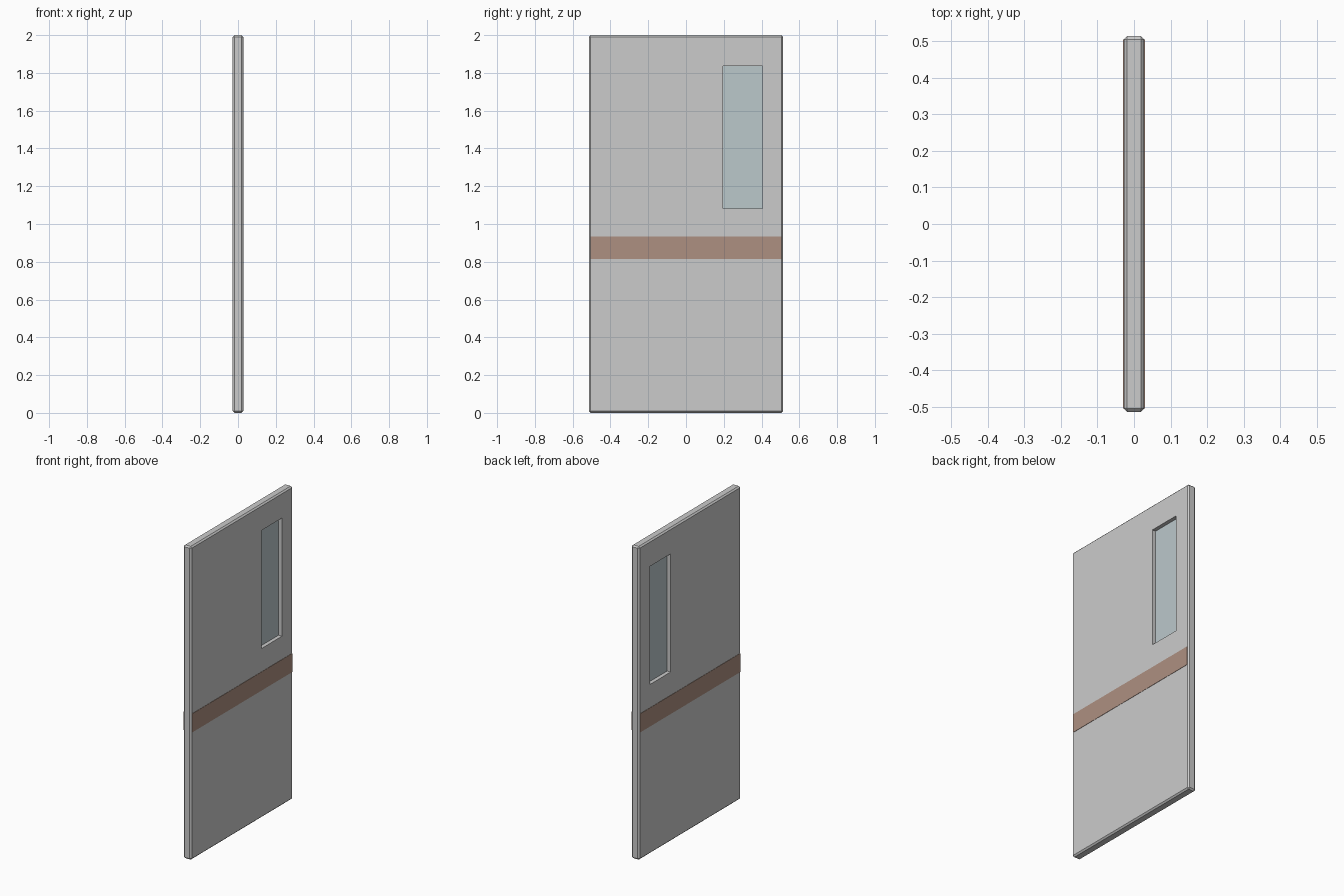
import bpy
import bmesh
from mathutils import Vector

if "Cube" in bpy.data.objects:
    bpy.data.objects.remove(bpy.data.objects["Cube"])


def box(name, lo, hi, color=None, chamfer=0.0):
    """Box between two corners, optionally with flat chamfered edges."""
    lo, hi = Vector(lo), Vector(hi)
    bm = bmesh.new()
    bmesh.ops.create_cube(bm, size=1)
    bmesh.ops.scale(bm, vec=hi - lo, verts=bm.verts)
    bmesh.ops.translate(bm, vec=(lo + hi) / 2, verts=bm.verts)
    if chamfer:
        bmesh.ops.bevel(bm, geom=bm.edges[:], offset=chamfer,
                        segments=1, affect='EDGES')
    mesh = bpy.data.meshes.new(name)
    bm.to_mesh(mesh)
    bm.free()
    obj = bpy.data.objects.new(name, mesh)
    bpy.context.collection.objects.link(obj)
    if color:
        mat = bpy.data.materials.new(name + "_colour")
        mat.diffuse_color = (*color, 1)
        mat.use_nodes = True
        mat.node_tree.nodes["Principled BSDF"].inputs["Base Color"].default_value = mat.diffuse_color
        mesh.materials.append(mat)
    return obj


HALF_T, HALF_W, HEIGHT, CHAMFER = 0.028, 0.514, 2.0, 0.009
WIN_Y, WIN_Z = (0.196, 0.404), (1.082, 1.836)

# Door slab with chamfered edges
door = box("door_panel", (-HALF_T, -HALF_W, 0), (HALF_T, HALF_W, HEIGHT),
           chamfer=CHAMFER)

# Window opening cut right through the slab
cutter = box("window_cutter", (-0.1, WIN_Y[0], WIN_Z[0]), (0.1, WIN_Y[1], WIN_Z[1]))
cut = door.modifiers.new("window_opening", 'BOOLEAN')
cut.operation = 'DIFFERENCE'
cut.solver = 'EXACT'
cut.object = cutter
bpy.context.view_layer.objects.active = door
bpy.ops.object.modifier_apply(modifier=cut.name)
bpy.data.objects.remove(cutter)

# Recessed glass pane
box("window_glass", (-0.004, WIN_Y[0], WIN_Z[0]), (0.004, WIN_Y[1], WIN_Z[1]),
    color=(0.50, 0.58, 0.60))

# Coloured band on both faces, slightly proud of the slab
for side, label in ((1, "right"), (-1, "left")):
    xs = sorted((side * (HALF_T - 0.002), side * (HALF_T + 0.002)))
    edge = HALF_W - CHAMFER
    box("band_" + label, (xs[0], -edge, 0.815), (xs[1], edge, 0.934),
        color=(0.42, 0.28, 0.22))
